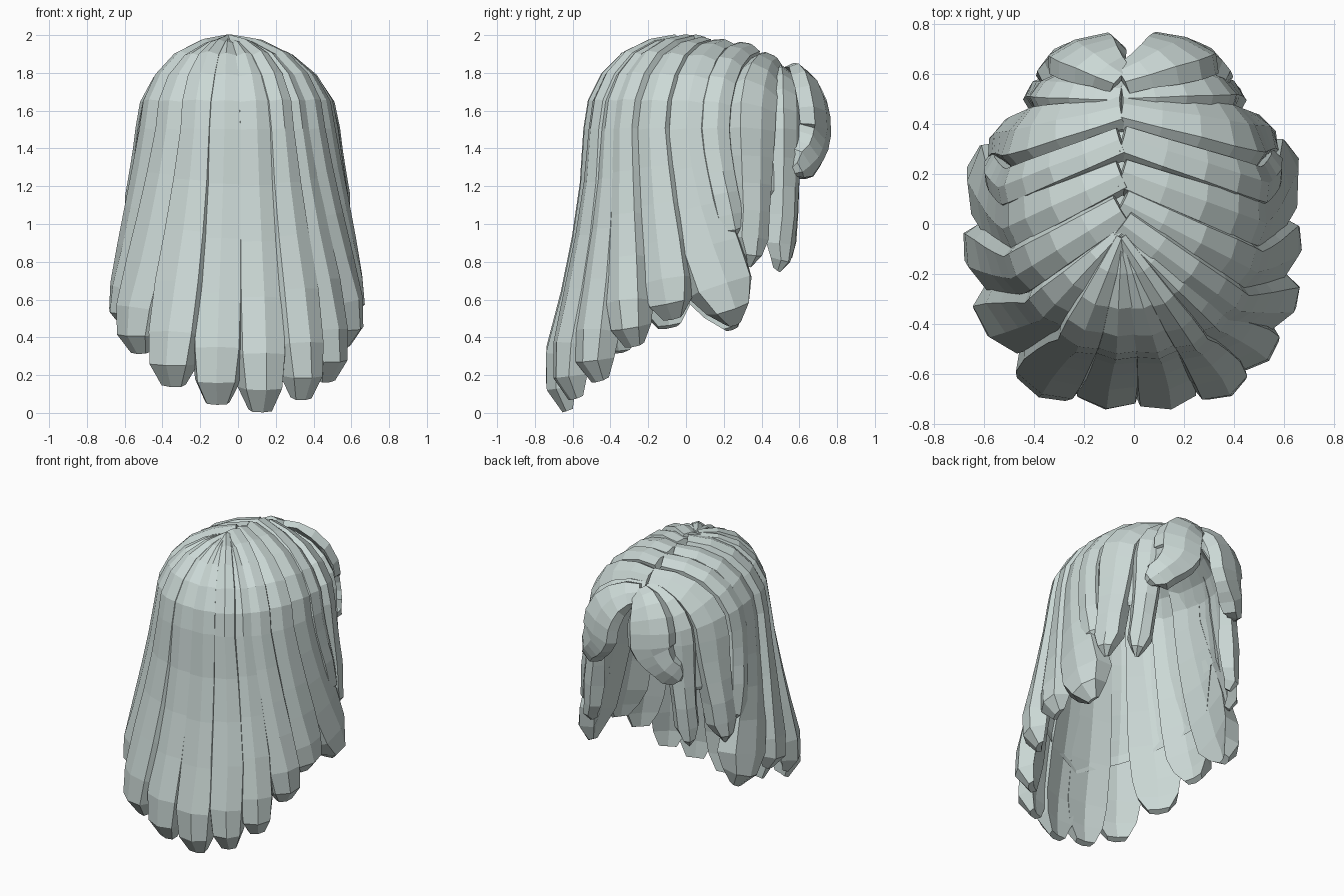
import bpy, bmesh, math, random
from mathutils import Vector

random.seed(4)
if "Cube" in bpy.data.objects:
    bpy.data.objects.remove(bpy.data.objects["Cube"])

hair = bpy.data.materials.new("pale_grey_green")
hair.use_nodes = True
COLOUR = (0.6, 0.69, 0.67, 1)
hair.diffuse_color = COLOUR
hair.node_tree.nodes["Principled BSDF"].inputs["Base Color"].default_value = COLOUR

MID = 1.5          # height where the scalp curve turns into hanging hair
CENTRE_Y = 0.08
PART_X = -0.05
ARC = [0, 18, 36, 54, 72, 90]
FALL = [0.2, 0.4, 0.6, 0.8, 0.92, 1]


def lerp(a, b, t):
    return a + (b - a) * t


def envelope(angle, z, scale=1.0):
    """Point on the outer hair shape at an azimuth and height."""
    drop = max(0, MID - z)
    s, c = math.sin(math.radians(angle)), math.cos(math.radians(angle))
    flare = max(0, 1 - 1.5 * s * s) if s > 0 else 1
    rx = 0.495 + 0.125 * flare * min(1, drop / 0.95)
    ry = 0.66 if s > 0 else 0.59 + 0.175 * min(1, drop / 1.2) ** 1.6
    # The outline gets squarer towards the bottom
    square = 0.04 + 0.07 * min(1, drop / 0.9) * (flare if s > 0 else 1)
    scale *= 1 + square * (2 * s * c) ** 2
    return Vector((rx * c * scale, CENTRE_Y + ry * s * scale, z))


def lock_path(root_y, a_mid, a_low, tip, side=1, scale=1.0, tuck=0.94):
    """From the parting, over the scalp, then down to the tip."""
    root = Vector((PART_X, root_y, 1.965 - 0.6 * max(0, root_y - 0.05) ** 2))
    root.z -= 1 - scale
    end = envelope(a_mid, MID, scale)
    end.x *= side
    pts = []
    for deg in ARC:
        s, c = math.sin(math.radians(deg)), math.cos(math.radians(deg))
        p = root.lerp(end, s)
        p.z = lerp(end.z, root.z, c)
        pts.append(p)
    for t in FALL:
        p = envelope(lerp(a_mid, a_low, t ** 1.4), lerp(MID, tip, t), scale * (tuck if t == 1 else 1))
        p.x *= side
        pts.append(p)
    return pts


def finish(name, bm):
    bmesh.ops.recalc_face_normals(bm, faces=bm.faces)
    mesh = bpy.data.meshes.new(name)
    bm.to_mesh(mesh)
    bm.free()
    mesh.materials.append(hair)
    obj = bpy.data.objects.new(name, mesh)
    bpy.context.collection.objects.link(obj)


# Lock cross-section: steep sides, shallow ridge, flat underside
SECTION = [(-0.5, -0.7), (-0.43, 0.2), (-0.05, 0.5), (0.38, 0.25), (0.5, -0.7), (0, -0.5)]


def make_lock(name, row, side, lift):
    root_y, a_mid, a_low, tip, w_mid, w_low, point = row
    pts = lock_path(root_y, a_mid, a_low, tip, side)
    w_root = 0.05 if root_y < 0 else 0.14
    widths = [lerp(w_root, w_mid, min(1, d / 60)) for d in ARC]
    widths += [lerp(w_mid, w_low, t / 0.6) if t <= 0.6 else w_low for t in FALL[:4]]
    widths += [w_low * lerp(0.55, 0.85, point), w_low * lerp(0.12, 0.46, point)]
    bulk = 0.13 if w_low > 0.21 else 0.08
    thick = [0.055] * 2 + [0.075] * 5 + [0.085, 0.1, bulk, bulk * 0.9, 0.04]
    bm = bmesh.new()
    rings = []
    for i, p in enumerate(pts):
        tangent = (pts[min(i + 1, len(pts) - 1)] - pts[max(i - 1, 0)]).normalized()
        out = p - Vector((0, CENTRE_Y, min(p.z, 1.4)))
        out = (out - tangent * out.dot(tangent)).normalized()
        across = tangent.cross(out)
        rings.append([bm.verts.new(p + across * u * widths[i] + out * (v * thick[i] + lift))
                      for u, v in SECTION])
    n = len(SECTION)
    for r, s in zip(rings, rings[1:]):
        for k in range(n):
            bm.faces.new((r[k], r[(k + 1) % n], s[(k + 1) % n], s[k]))
    bm.faces.new(rings[0])
    bm.faces.new(rings[-1])
    finish(name, bm)


# Rows: root y, upper azimuth, lower azimuth, tip height, upper width, lower width, bluntness
back_left = [
    (-0.05, -80, -78, 0.01, 0.2, 0.28, 1),
    (-0.05, -64, -58, 0.08, 0.16, 0.25, 1),
    (-0.04, -52, -43, 0.17, 0.15, 0.25, 1),
    (0.0, -41, -28, 0.36, 0.18, 0.25, 1),
    (0.08, -26, -13, 0.5, 0.22, 0.3, 0.8),
]
back_right = [
    (-0.05, -81, -79, 0.05, 0.22, 0.29, 1),
    (-0.05, -64, -57, 0.15, 0.2, 0.31, 1),
    (-0.03, -45, -35, 0.32, 0.21, 0.32, 1),
    (0.06, -26, -14, 0.46, 0.21, 0.3, 0.9),
]
face_locks = [
    (0.2, -8, 16, 0.47, 0.22, 0.36, 0.3),
    (0.33, 6, 15, 0.93, 0.18, 0.17, 0.2),
    (0.46, 25, 23, 0.78, 0.27, 0.2, 0.1),
    (0.55, 46, 40, 0.74, 0.2, 0.16, 0.1),
    (0.58, 66, 46, 1.28, 0.32, 0.21, 0.2),
]
FACE_LIFT = (0, 0.012, 0, -0.03, 0.012)

for word, side, back in (("left", 1, back_left), ("right", -1, back_right)):
    for i, row in enumerate(back):
        make_lock(f"back_lock_{word}_{i + 1}", row, side, 0.012 * (i % 2))
    for i, row in enumerate(face_locks):
        row = list(row)
        if side < 0:
            row[2] += random.uniform(-2, 2)
            row[3] += random.uniform(-0.03, 0.04)
        name = "fringe" if i == len(face_locks) - 1 else f"face_lock_{i + 1}"
        make_lock(f"{name}_{word}", row, side, FACE_LIFT[i])

# Inner layer closing the gaps under the locks
bm = bmesh.new()
columns = []
for a in range(-220, 41, 10):
    s, c = math.sin(math.radians(a)), abs(math.cos(math.radians(a)))
    root_y = -0.05 + 0.35 * max(0, (c - 0.7) / 0.3) + 0.45 * max(0, s)
    tip = 1.15 if s > 0.1 else 0.5 + 0.3 * c
    columns.append([bm.verts.new(p) for p in lock_path(root_y, a, a, tip, 1, 0.94, 0.97)])
for r, s in zip(columns, columns[1:]):
    for k in range(len(r) - 1):
        bm.faces.new((r[k], r[k + 1], s[k + 1], s[k]))
bmesh.ops.remove_doubles(bm, verts=bm.verts, dist=0.0005)
finish("inner_layer", bm)
